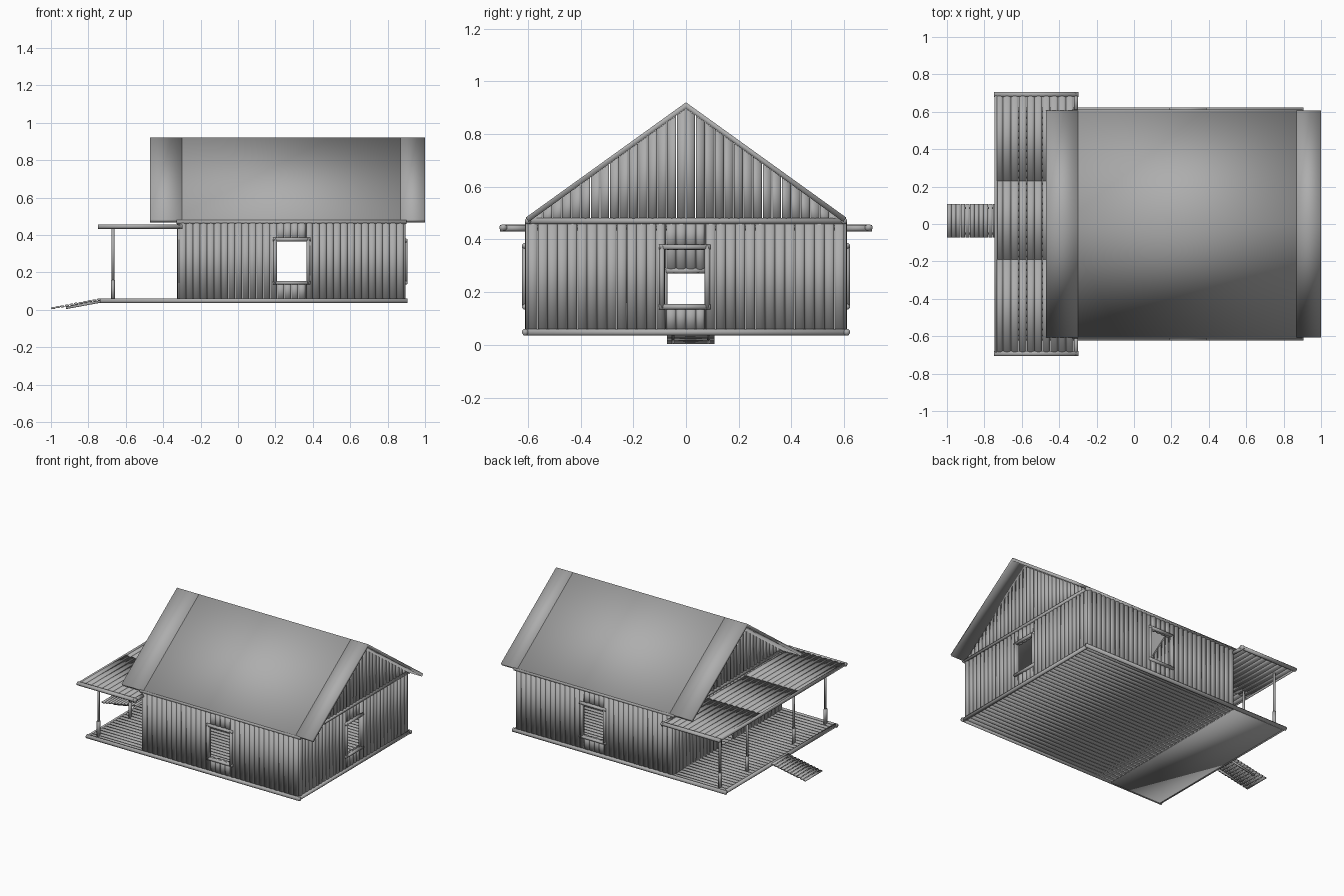
import bpy, bmesh, math, random
from mathutils import Vector as V

if "Cube" in bpy.data.objects:
    bpy.data.objects.remove(bpy.data.objects["Cube"])

random.seed(4)
X0, X1, Y = -0.315, 0.885, 0.60      # wall centre lines
Z0, Z1 = 0.055, 0.465                # wall bottom / top

grey = bpy.data.materials.new("weathered_grey")
grey.diffuse_color = (0.42, 0.42, 0.42, 1)
grey.use_nodes = True
grey.node_tree.nodes["Principled BSDF"].inputs["Base Color"].default_value = grey.diffuse_color


def rod(bm, a, b, side, w, t, n=10, top=None):
    """Rounded board from a to b: width w along side, thickness t."""
    a, b, side = V(a), V(b), V(side)
    nrm = (b - a).normalized().cross(side)
    rings = []
    for p in (a, b):
        ring = []
        for i in range(n):
            u = 2 * math.pi * (i + 0.5) / n
            q = p + side * (w / 2 * math.cos(u)) + nrm * (t / 2 * math.sin(u))
            if top:
                q.z = min(q.z, top(q))
            ring.append(bm.verts.new(q))
        rings.append(ring)
    for i in range(n):
        j = (i + 1) % n
        bm.faces.new((rings[0][i], rings[0][j], rings[1][j], rings[1][i]))
    bm.faces.new(rings[0][::-1])
    bm.faces.new(rings[1])


def finish(bm, name):
    """Make the object; everything is softly smooth shaded, edges included."""
    bmesh.ops.recalc_face_normals(bm, faces=bm.faces)
    for f in bm.faces:
        f.smooth = True
    me = bpy.data.meshes.new(name)
    bm.to_mesh(me)
    bm.free()
    me.materials.append(grey)
    ob = bpy.data.objects.new(name, me)
    bpy.context.collection.objects.link(ob)
    return ob


def wall(name, start, end, hole):
    """Row of upright boards; hole = (from, to, low, high) along the wall axis."""
    bm = bmesh.new()
    s, e = V(start), V(end)
    d = (e - s).normalized()
    count = round((e - s).length / 0.0375)
    step = (e - s).length / count
    for i in range(count):
        lo, hi = i * step, (i + 1) * step
        c0 = s.dot(d)
        h0, h1 = hole[0] - c0, hole[1] - c0
        t = 0.02 + random.uniform(-0.003, 0.003)
        pieces = [(lo, hi, Z0, Z1)]
        if hi > h0 and lo < h1:
            pieces = [(lo, min(hi, h0), Z0, Z1), (max(lo, h1), hi, Z0, Z1),
                      (max(lo, h0), min(hi, h1), Z0, hole[2]),
                      (max(lo, h0), min(hi, h1), hole[3], Z1)]
        for p, q, z0, z1 in pieces:
            if q - p > 0.002 and z1 - z0 > 0.002:
                m = s + d * ((p + q) / 2)
                rod(bm, (m.x, m.y, z0), (m.x, m.y, z1), d, (q - p) * 1.03, t)
    return finish(bm, name)


def frame(name, centre, axis, u0, u1, z0, z1, sill=True, t=0.026):
    """Trim bars around an opening; u runs along axis."""
    bm = bmesh.new()
    c, ax, w = V(centre), V(axis), 0.022
    at = lambda u, z: c + ax * u + V((0, 0, z))
    for u in (u0 - w / 2, u1 + w / 2):
        rod(bm, at(u, z0 - w * 0.7 * sill), at(u, z1 + w * 0.7), ax, w, t, 8)
    for z in ((z0 - w / 2, z1 + w / 2) if sill else (z1 + w / 2,)):
        rod(bm, at(u0 - w, z), at(u1 + w, z), (0, 0, 1), w, t, 8)
    return finish(bm, name)


# Walls with window and door openings
win = (0.21, 0.365, 0.155, 0.365)
side_win = (-0.08, 0.07, 0.155, 0.36)
wall("front_wall", (X0, -Y, 0), (X1, -Y, 0), win)
wall("back_wall", (X0, Y, 0), (X1, Y, 0), win)
wall("right_wall", (X1, -Y, 0), (X1, Y, 0), side_win)
wall("porch_wall", (X0, -Y, 0), (X0, Y, 0), (-0.075, 0.07, Z0, 0.27))
frame("front_window_frame", (0, -Y - 0.01, 0), (1, 0, 0), *win)
frame("back_window_frame", (0, Y + 0.01, 0), (1, 0, 0), *win)
frame("right_window_frame", (X1 + 0.01, 0, 0), (0, 1, 0), *side_win)
frame("door_frame", (X0, 0, 0), (0, 1, 0), -0.07, 0.07, Z0, 0.27, False)

# Gable boards cut to the roof slope
for name, x in (("right_gable", X1), ("porch_gable", X0)):
    bm = bmesh.new()
    for i in range(32):
        y = -0.58 + (i + 0.5) * 1.16 / 32
        rod(bm, (x, y, 0.46), (x, y, 0.92), (0, 1, 0), 0.0355,
            0.02 + random.uniform(-0.003, 0.003), 10,
            lambda q: max(0.461, 0.896 - 0.72 * abs(q.y)))
    finish(bm, name)

# Roof: folded sheet in three panels, butted at the seams
prof = [(-0.608, 0.483), (0, 0.92), (0.608, 0.483),
        (0.597, 0.466), (0, 0.897), (-0.597, 0.466)]
for name, x0, x1 in (("roof_porch_end", -0.47, -0.3), ("roof_middle", -0.3, 0.87),
                     ("roof_right_end", 0.87, 1.0)):
    bm = bmesh.new()
    r, s = [[bm.verts.new((x, y, z)) for y, z in prof] for x in (x0, x1)]
    for i in range(6):
        j = (i + 1) % 6
        bm.faces.new((r[i], r[j], s[j], s[i]))
    for k in (r, s):
        bm.faces.new((k[0], k[1], k[4], k[5]))
        bm.faces.new((k[1], k[2], k[3], k[4]))
    finish(bm, name)

# Floor boards through house and porch, with flat porch underside
bm = bmesh.new()
for i in range(34):
    y = -0.6 + (i + 0.5) * 1.2 / 34
    for xa, xb in ((-0.73, -0.32), (-0.32, 0.885)):
        rod(bm, (xa, y, 0.05), (xb, y, 0.05), (0, 1, 0), 0.0365, 0.018, 8)
finish(bm, "floor_boards")
bm = bmesh.new()
bmesh.ops.create_cube(bm, size=1)
for v in bm.verts:
    v.co = V((-0.525 + v.co.x * 0.41, v.co.y * 1.22, 0.04 + v.co.z * 0.006))
finish(bm, "porch_underside")


def ring(name, x0, x1, y, z, w, h):
    """Rectangular ring of beams."""
    bm = bmesh.new()
    for s in (-1, 1):
        rod(bm, (x0 - w / 2, s * y, z), (x1 + w / 2, s * y, z), (0, 0, 1), h, w, 8)
    for x in (x0, x1):
        rod(bm, (x, -y, z), (x, y, z), (0, 0, 1), h, w, 8)
    return finish(bm, name)


ring("base_beams", -0.725, 0.893, 0.61, 0.048, 0.025, 0.027)
ring("top_beams", -0.318, 0.89, 0.60, 0.47, 0.024, 0.024)

# Porch roof: three runs of boards inside a beam frame
bm = bmesh.new()
for y0, y1, z in ((-0.69, -0.19, 0.447), (-0.19, 0.23, 0.443), (0.23, 0.69, 0.447)):
    for i in range(10):
        x = -0.742 + (i + 0.5) * 0.042
        rod(bm, (x, y0, z), (x, y1, z), (1, 0, 0), 0.044, 0.014, 8)
finish(bm, "porch_roof_boards")
bm = bmesh.new()
for s in (-1, 1):
    rod(bm, (-0.748, s * 0.693, 0.445), (-0.298, s * 0.693, 0.445), (0, 0, 1), 0.026, 0.03, 8)
    rod(bm, (-0.31, s * 0.705, 0.443), (-0.31, s * 0.60, 0.443), (0, 0, 1), 0.026, 0.024, 8)
rod(bm, (-0.738, -0.70, 0.445), (-0.738, 0.70, 0.445), (0, 0, 1), 0.024, 0.018, 8)
finish(bm, "porch_roof_beams")

# Porch posts with thicker feet
bm = bmesh.new()
for y in (-0.58, -0.23, 0.28, 0.58):
    rod(bm, (-0.668, y, 0.055), (-0.668, y, 0.16), (0, 1, 0), 0.03, 0.02)
    rod(bm, (-0.668, y, 0.16), (-0.668, y, 0.44), (0, 1, 0), 0.016, 0.016)
finish(bm, "porch_posts")

# Entry ramp: sloping slats on two stringers
bm = bmesh.new()
for i in range(11):
    x = -0.988 + i * 0.0245
    z = 0.009 + i * 0.0046
    rod(bm, (x, -0.072, z), (x, 0.108, z), (1, 0, 0), 0.025, 0.012, 8)
for y in (-0.05, 0.085):
    rod(bm, (-0.92, y, 0.01), (-0.73, y, 0.045), (0, 1, 0), 0.012, 0.014, 8)
finish(bm, "entry_ramp")
